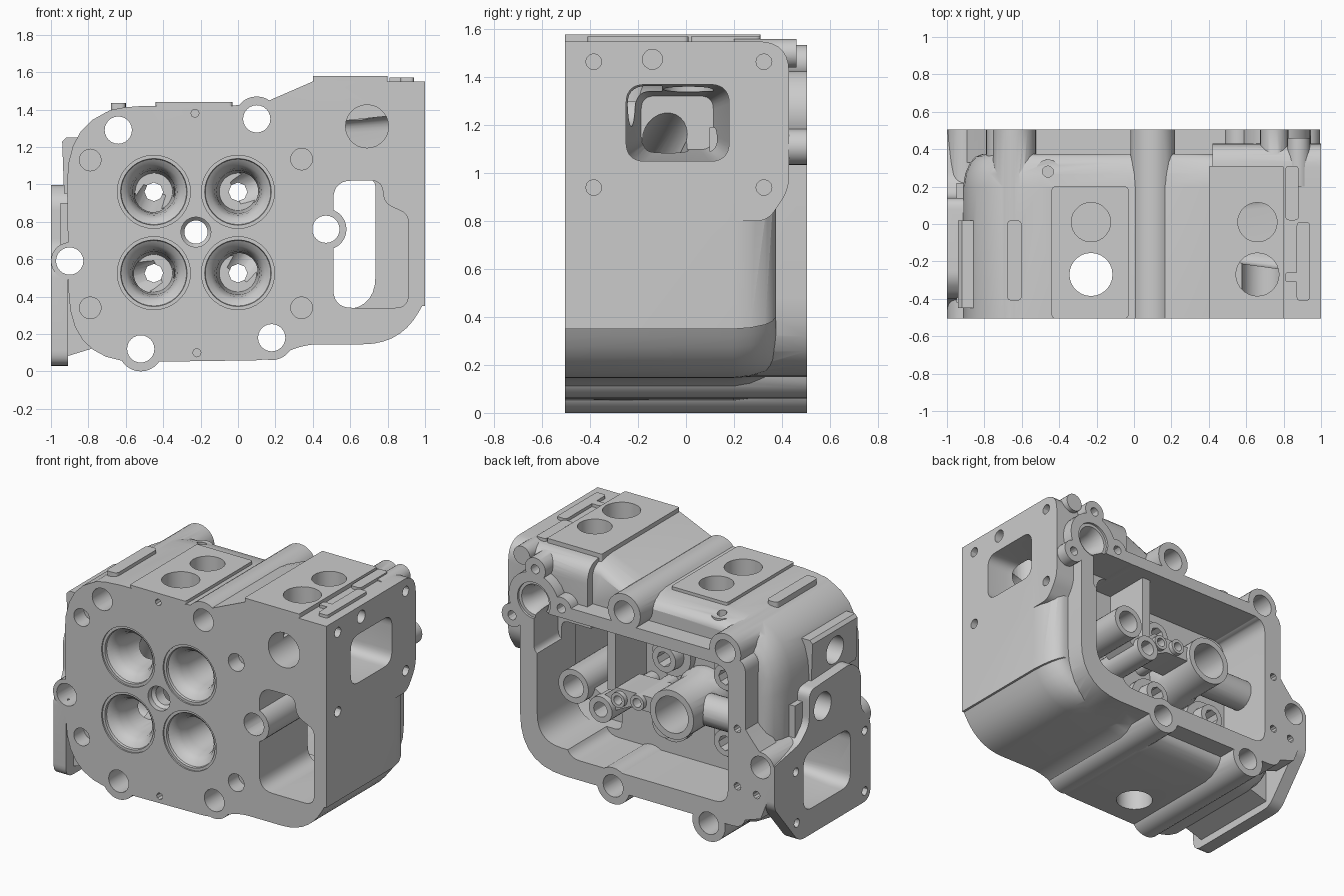
import bpy, bmesh, math
from mathutils import Vector

if "Cube" in bpy.data.objects:
    bpy.data.objects.remove(bpy.data.objects["Cube"])

Y = 0.505
groups = {}


def add(bm, name, group):
    # turn a bmesh into an object inside a boolean group
    bmesh.ops.recalc_face_normals(bm, faces=bm.faces)
    me = bpy.data.meshes.new(name)
    bm.to_mesh(me)
    bm.free()
    ob = bpy.data.objects.new(name, me)
    if group not in groups:
        groups[group] = bpy.data.collections.new(group)
        bpy.context.scene.collection.children.link(groups[group])
    groups[group].objects.link(ob)
    ob.hide_render = True
    return ob


def loft(name, group, pts, axis, layers, c=(0, 0)):
    # stack scaled copies of a 2D outline along an axis and cap the ends
    bm = bmesh.new()
    rings = []
    for pos, s in layers:
        ring = []
        for p in pts:
            u, v = c[0] + (p[0] - c[0]) * s, c[1] + (p[1] - c[1]) * s
            ring.append(bm.verts.new({'x': (pos, u, v), 'y': (u, pos, v), 'z': (u, v, pos)}[axis]))
        rings.append(ring)
    n = len(pts)
    for a, b in zip(rings, rings[1:]):
        for i in range(n):
            bm.faces.new((a[i], a[(i + 1) % n], b[(i + 1) % n], b[i]))
    bm.faces.new(rings[0])
    bm.faces.new(rings[-1])
    return add(bm, name, group)


def fillet(pts, n=7):
    # outline with corners (u, v, rounding length)
    out = []
    for i, (u, v, d) in enumerate(pts):
        p = Vector((u, v))
        if d == 0:
            out.append((u, v))
            continue
        a = p + (Vector(pts[i - 1][:2]) - p).normalized() * d
        b = p + (Vector(pts[(i + 1) % len(pts)][:2]) - p).normalized() * d
        for k in range(n + 1):
            t = k / n
            q = a * (1 - t) ** 2 + p * 2 * t * (1 - t) + b * t * t
            out.append((q.x, q.y))
    return out


def rect(u0, u1, v0, v1, d=0):
    return fillet([(u0, v0, d), (u1, v0, d), (u1, v1, d), (u0, v1, d)])


def prism(name, group, pts, axis, a, b):
    return loft(name, group, pts, axis, [(a, 1), (b, 1)])


def lathe(name, group, c, axis, prof, n=28):
    # round part: profile of (position, radius) along an axis
    pts = [(c[0] + math.cos(2 * math.pi * i / n), c[1] + math.sin(2 * math.pi * i / n)) for i in range(n)]
    return loft(name, group, pts, axis, prof, c)


def cyl(name, group, c, axis, a, b, r, n=28):
    return lathe(name, group, c, axis, [(a, r), (b, r)], n)


def rod(name, group, p, q, r):
    # cylinder between two points
    p, q = Vector(p), Vector(q)
    bm = bmesh.new()
    bmesh.ops.create_cone(bm, cap_ends=True, segments=24, radius1=r, radius2=r, depth=(q - p).length)
    bm.transform(Vector((0, 0, 1)).rotation_difference(q - p).to_matrix().to_4x4())
    bmesh.ops.translate(bm, vec=(p + q) / 2, verts=bm.verts)
    return add(bm, name, group)


# main block, rounded off toward the back
outline = fillet([(-.9, .045, .38), (.15, .06, .06), (.36, .145, .08), (.87, .145, .2), (.985, .35, 0),
                  (1, .35, 0), (1, 1.55, 0), (.4, 1.55, 0), (.17, 1.45, 0), (-.03, 1.42, 0), (-.92, 1.42, .42)])
body = loft("cylinder_head", "base", outline, 'y',
            [(-Y, 1), (.2, 1), (.27, .988), (.33, .96), (.36, .93), (.375, .89)], (.05, .8))

# outer shapes added to the block
O = "outer"
prism("cover_rim", O, fillet([(-.79, .15, .1), (.86, .15, .33), (.86, 1.27, .15), (-.79, 1.27, .1)]), 'y', .1, Y)
prism("exhaust_block", O, fillet([(0, .8, 0), (.34, .8, .05), (.43, .93, .06), (.43, 1.55, .13), (0, 1.55, 0)]), 'x', .42, 1)
prism("intake_flange", O, fillet([(.14, .98, .06), (.14, .76, .05), (.24, .67, .04), (Y, .62, 0), (Y, .34, .04),
                                  (.25, .03, .06), (-.5, .03, .08), (-.5, .56, .06), (-.4, .66, .05),
                                  (-.4, .92, .06), (-.3, 1.0, .05)]), 'x', -1, -.91)
prism("rim_ear", O, [(-.75, .86), (-.83, .76), (-.9, .68), (-.95, .6), (-.95, .38), (-.9, .25), (-.75, .2)], 'y', .33, Y)
prism("intake_duct", O, [(-.95, .07), (-.72, .14), (-.55, .2), (-.55, .9), (-.95, .9)], 'y', -.42, .22)
prism("side_block", O, [(-.8, .95), (-.93, .95), (-.94, 1.23), (-.92, 1.25), (-.8, 1.25)], 'y', -.45, .02)
prism("left_pad", O, rect(-.44, -.03, -Y, .2, .02), 'z', 1.3, 1.44)
prism("right_pad", O, rect(.4, .8, -Y, .31, .01), 'z', 1.4, 1.578)
prism("left_strip", O, rect(-.68, -.6, -.41, .02, .03), 'z', 1.3, 1.435)
prism("right_strip_back", O, rect(.81, .88, .02, .31, .02), 'z', 1.5, 1.57)
prism("right_strip_front", O, rect(.87, .94, -.41, .01, .02), 'z', 1.5, 1.57)
prism("right_strip_link", O, rect(.81, .9, -.31, -.26, .01), 'z', 1.5, 1.57)
cyl("top_lug", O, (-.46, .28), 'z', 1.2, 1.40, .065)
cyl("rear_port_boss", O, (.76, 1.25), 'y', .3, Y, .185)
lobes = [(.75, 1.46), (.92, 1.11), (.56, 1.25)]
for c in lobes:
    cyl("rear_port_lobe", O, c, 'y', .3, Y, .075)
cyl("corner_lobe", O, (.88, 1.5), 'y', .2, .46, .06)

# rear cavity and timing-side pocket
C = "cavity"
prism("valve_cavity", C, rect(-.66, .52, .28, 1.19, .1), 'y', .1, .6)
prism("cavity_upper", C, rect(.4, .76, .9, 1.19, .06), 'y', .25, .6)
prism("cavity_side", C, fillet([(.4, .33, .05), (.735, .33, .18), (.735, 1.03, .05), (.4, 1.03, .05)]), 'y', .0, .6)
prism("front_slot", C, fillet([(.51, .34, .1), (.91, .34, .07), (.91, .84, .04), (.78, .9, .05), (.77, 1.02, .06),
                               (.51, 1.02, .1)]), 'y', -.6, .1)

# columns, guides and webs inside the cavity
I = "inner"
bolts = [(-.64, 1.29, .115), (.1, 1.35, .12), (-.9, .59, .1), (-.52, .12, .12), (.18, .18, .12), (.47, .76, .11)]
valves = [(x, z) for x in (-.45, 0) for z in (.525, .96)]
plug = (-.225, .745)
for x, z, r in bolts:
    cyl("bolt_column", I, (x, z), 'y', -Y, Y, r)
for c in valves:
    lathe("valve_guide", I, c, 'y', [(.05, .14), (.15, .14), (.15, .09), (.23, .085)])
lathe("plug_tube", I, plug, 'y', [(.05, .18), (.15, .18), (.2, .16), (.47, .16)])
rod("cross_tube", I, (-.7, .27, .74), (-.25, .27, .74), .1)
# bridge from the bolt column to the plug tube
prism("bridge", I, [(-.1, .7), (.1, .7), (.22, .64), (.3, .6), (.45, .7), (.45, .8), (.3, .72), (.2, .8), (-.1, .8)],
      'y', .2, .44)
cyl("bridge_boss", I, (.29, .645), 'y', .05, .48, .085)
studs = [(.03, .755), (.17, .735), (.29, .645)]
for c in studs[:2]:
    cyl("rocker_stud", I, c, 'y', .05, .47, .05, 20)
prism("divider", I, rect(.22, .28, .76, 1.22), 'y', .05, .42)

# all drilled holes and ports
H = "holes"
for x, z, r in bolts:
    cyl("bolt_hole", H, (x, z), 'y', -.6, .6, .073, 24)
for c in valves:
    lathe("valve_seat", H, c, 'y', [(-.55, .195), (-.495, .195), (-.495, .178), (-.48, .175), (-.46, .145),
                                    (-.42, .125), (-.36, .115), (-.14, .1)], 36)
    cyl("guide_hole", H, c, 'y', -.3, .4, .05, 8)
lathe("plug_bore", H, plug, 'y', [(-.6, .08), (-.47, .08), (-.45, .062), (.14, .062), (.17, .12), (.6, .12)])
for x, z in [(-.79, 1.13), (-.79, .34), (.34, .34), (.34, 1.135)]:
    cyl("dowel_hole", H, (x, z), 'y', -.6, -.4, .058, 20)
for c in [(-.23, 1.38), (-.22, .1)]:
    cyl("small_hole", H, c, 'y', -.6, -.42, .022, 8)
for c in studs:
    cyl("stud_hole", H, c, 'y', .35, .5, .05 if c[0] > .2 else .03, 12)
cyl("coolant_hole", H, (.69, 1.31), 'y', -.6, -.1, .115)
cyl("coolant_shaft", H, (-.23, -.27), 'z', -.1, 1.7, .115)
cyl("top_hole", H, (-.23, .01), 'z', 1.22, 1.7, .105)
for y in (-.27, .01):
    cyl("top_hole", H, (.66, y), 'z', 1.3, 1.7, .115 if y < 0 else .105)
cyl("lug_hole", H, (-.46, .28), 'z', 1.3, 1.5, .03, 12)
loft("exhaust_window", H, rect(-.25, .18, 1.05, 1.37, .08), 'x', [(1.1, 1), (.85, 1), (.4, .7)], (-.04, 1.21))
loft("intake_window", H, rect(-.29, .2, .2, .58, .09), 'x', [(-1.1, 1), (-.9, 1), (-.62, .65)], (-.05, .39))
for x, z in valves:
    if x < -.2:
        rod("intake_runner", H, (-.72, -.08, .42), (x, -.2, z), .09)
    else:
        rod("exhaust_runner", H, (.5, -.06, 1.2), (x, -.2, z), .09)
for y in (-.385, .325):
    for z in (.94, 1.465):
        cyl("flange_hole", H, (y, z), 'x', .9, 1.1, .033, 12)
cyl("sensor_hole", H, (-.14, 1.475), 'x', .75, 1.1, .042, 16)
cyl("flange_port", H, (.0, .83), 'x', -1.1, -.75, .09)
cyl("side_port", H, (-.22, 1.1), 'x', -1.1, -.75, .09)
for c in [(.27, .16), (.28, .5), (-.44, .1), (-.44, .5)]:
    cyl("flange_bolt", H, c, 'x', -1.1, -.93, .028, 12)
lathe("rear_port", H, (.76, 1.25), 'y', [(.6, .12), (.49, .12), (.49, .1), (.42, .075), (.28, .075)])
for c in lobes:
    cyl("lobe_hole", H, c, 'y', .4, .6, .03, 12)
for c in [(-.73, .8), (-.73, .42), (-.87, .4)]:
    cyl("cover_screw", H, c, 'y', .4, .6, .025, 10)

# apply the boolean groups in order, then drop the helpers
bpy.context.view_layer.objects.active = body
body.select_set(True)
for group, op in ((O, 'UNION'), (C, 'DIFFERENCE'), (I, 'UNION'), (H, 'DIFFERENCE')):
    m = body.modifiers.new(group, 'BOOLEAN')
    m.operation = op
    m.solver = 'EXACT'
    m.operand_type = 'COLLECTION'
    m.collection = groups[group]
    bpy.ops.object.modifier_apply(modifier=m.name)
    for ob in list(groups[group].objects):
        bpy.data.objects.remove(ob)
    bpy.data.collections.remove(groups[group])
body.hide_render = False
bpy.ops.object.shade_smooth_by_angle(angle=math.radians(30))
